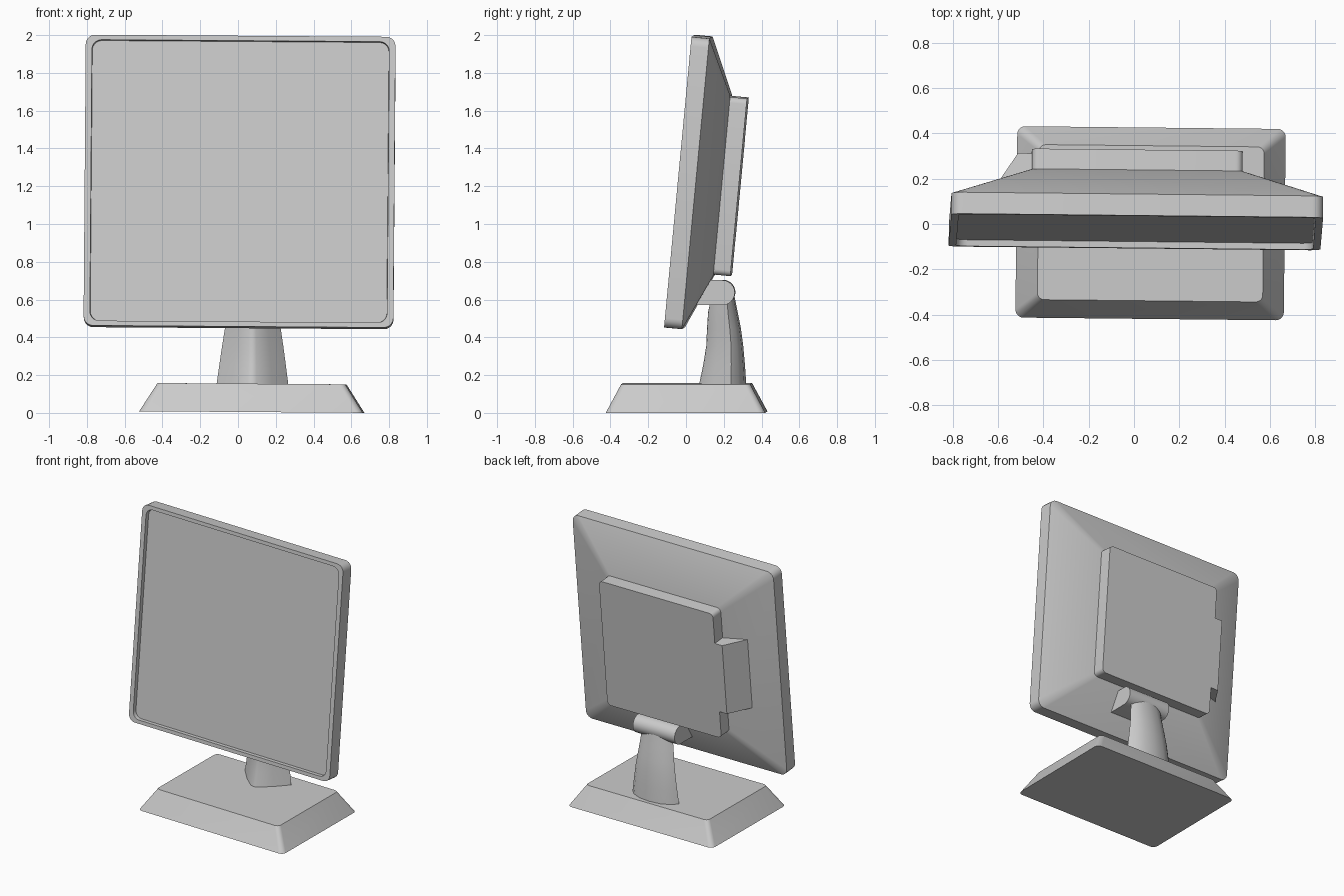
import bpy, bmesh
from math import sin, cos, pi, radians
from mathutils import Matrix, Vector

if "Cube" in bpy.data.objects:
    bpy.data.objects.remove(bpy.data.objects["Cube"])

# The whole model sits with a very slight yaw and roll
WORLD = (Matrix.Translation((0, 0, 0.005))
         @ Matrix.Rotation(radians(-0.6), 4, 'Z')
         @ Matrix.Rotation(radians(0.4), 4, 'Y'))
# Display frame: leaned back, origin at the middle of the front face
PANEL = (WORLD @ Matrix.Translation((0, -0.035, 1.222))
         @ Matrix.Rotation(radians(-5.4), 4, 'X'))


def rounded_rect(hw, hh, r, steps=5):
    """Outline of a rounded rectangle centred on the origin."""
    pts = []
    for k, (sx, sy) in enumerate([(1, 1), (-1, 1), (-1, -1), (1, -1)]):
        for i in range(steps + 1):
            a = (k + i / steps) * pi / 2
            pts.append((sx * (hw - r) + r * cos(a), sy * (hh - r) + r * sin(a)))
    return pts


def loft(name, rings, matrix=WORLD, angle=30):
    """Skin a stack of equal-length outlines and cap both ends."""
    bm = bmesh.new()
    loops = [[bm.verts.new(matrix @ Vector(p)) for p in ring] for ring in rings]
    n = len(loops[0])
    for a, b in zip(loops, loops[1:]):
        for i in range(n):
            j = (i + 1) % n
            bm.faces.new((a[i], a[j], b[j], b[i]))
    bm.faces.new(loops[0])
    bm.faces.new(loops[-1])
    bmesh.ops.recalc_face_normals(bm, faces=bm.faces)
    mesh = bpy.data.meshes.new(name)
    bm.to_mesh(mesh)
    bm.free()
    obj = bpy.data.objects.new(name, mesh)
    bpy.context.collection.objects.link(obj)
    bpy.ops.object.select_all(action='DESELECT')
    obj.select_set(True)
    bpy.context.view_layer.objects.active = obj
    bpy.ops.object.shade_smooth_by_angle(angle=radians(angle))
    return obj


def panel_ring(hw, hh, r, depth):
    return [(x, depth, z) for x, z in rounded_rect(hw, hh, r)]


# Display housing: recessed screen, bezel, rim and tapered back
loft("display_housing", [
    panel_ring(0.785, 0.745, 0.05, 0.028),
    panel_ring(0.787, 0.747, 0.05, 0.0),
    panel_ring(0.82, 0.773, 0.05, 0.0),
    panel_ring(0.82, 0.773, 0.05, 0.095),
    panel_ring(0.468, 0.478, 0.03, 0.23)], PANEL)

# Electronics box on the back
loft("rear_box", [panel_ring(0.465, 0.472, 0.03, d) for d in (0.22, 0.32)], PANEL)

# Wedge-shaped side module, flush with the back of the box
wedge = [(-0.46, 0.32), (-0.525, 0.32), (-0.635, 0.155), (-0.46, 0.155)]
loft("side_module", [[(x, y, z) for x, y in wedge] for z in (-0.27, 0.25)], PANEL)

# Base: tapered slab with rounded corners
BX = 0.073
loft("base", [[(BX + x, 0.004 + y, z) for x, y in rounded_rect(hw, hd, r)]
              for hw, hd, r, z in [(0.592, 0.422, 0.035, 0), (0.497, 0.342, 0.03, 0.15)]])

# Neck: ridged front, curved back, narrowing and bending upwards
section = [(-1, 0.68), (-0.55, 0.3), (-0.12, 0.02), (0, 0), (0.12, 0.02), (0.55, 0.3),
           (1, 0.68), (0.8, 0.84), (0.45, 0.96), (0, 1), (-0.45, 0.96), (-0.8, 0.84)]
neck_levels = [(0.145, 0.19, 0.07, 0.32), (0.25, 0.176, 0.092, 0.313),
               (0.35, 0.162, 0.108, 0.304), (0.44, 0.148, 0.112, 0.292),
               (0.53, 0.136, 0.118, 0.274), (0.65, 0.12, 0.145, 0.25)]
loft("neck", [[(BX + x * hw, y0 + y * (y1 - y0), z) for x, y in section]
              for z, hw, y0, y1 in neck_levels], angle=40)

# Hinge: round barrel running forward into the display back
hinge = [(0.195 + 0.066 * sin(i * pi / 12), 0.633 + 0.066 * cos(i * pi / 12))
         for i in range(13)] + [(0.05, 0.567), (0.125, 0.699)]
loft("hinge", [[(BX + s * 0.17, y, z) for y, z in hinge] for s in (-1, 1)])
